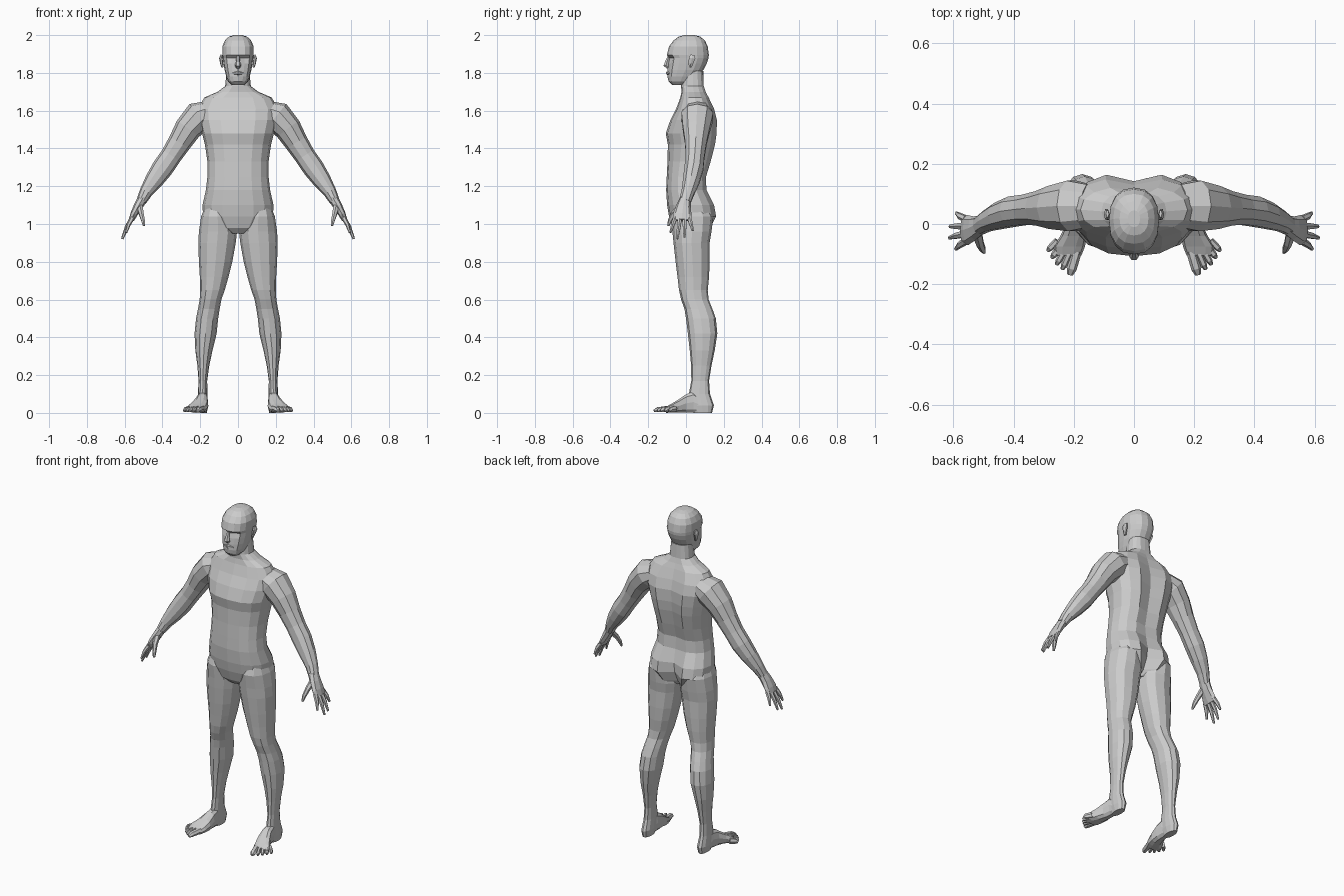
import bpy, bmesh
from math import sin, cos, pi
from mathutils import Vector


def spow(v, p):
    return (abs(v) ** p) * (1 if v >= 0 else -1)


def oval(a0, a1, b0, b1, n=16, p=0.85):
    """Superellipse outline inside a rectangle, as 2D points."""
    ca, cb, ra, rb = (a0 + a1) / 2, (b0 + b1) / 2, (a1 - a0) / 2, (b1 - b0) / 2
    out = []
    for i in range(n):
        t = 2 * pi * i / n
        c, s = round(cos(t), 6), round(sin(t), 6)
        out.append((ca + ra * spow(c, p), cb + rb * spow(s, p)))
    return out


def level_ring(z, x0, x1, y0, y1, n=16, p=0.85):
    return [Vector((x, y, z)) for x, y in oval(x0, x1, y0, y1, n, p)]


def tube(stations, n=6, ref=(0, 1, 0)):
    """Rings across a path; stations are (x, y, z, thickness, width along ref)."""
    pts = [Vector(s[:3]) for s in stations]
    rings = []
    for i, s in enumerate(stations):
        t = (pts[min(i + 1, len(pts) - 1)] - pts[max(i - 1, 0)]).normalized()
        v = Vector(ref)
        v = (v - t * v.dot(t)).normalized()
        u = v.cross(t)
        rings.append([pts[i] + u * a + v * b for a, b in oval(-s[3], s[3], -s[4], s[4], n, 0.95)])
    return rings


def build(name, lofts, mirror=False):
    """Skin each list of rings into a closed, flat-shaded surface."""
    bm = bmesh.new()
    for rings in lofts:
        vs = [[bm.verts.new(co) for co in r] for r in rings]
        n = len(vs[0])
        for a, b in zip(vs, vs[1:]):
            for i in range(n):
                j = (i + 1) % n
                bm.faces.new((a[i], a[j], b[j], b[i]))
        bm.faces.new(vs[0][::-1])
        bm.faces.new(vs[-1])
    bmesh.ops.recalc_face_normals(bm, faces=bm.faces)
    me = bpy.data.meshes.new(name)
    bm.to_mesh(me)
    bm.free()
    ob = bpy.data.objects.new(name, me)
    bpy.context.collection.objects.link(ob)
    if mirror:
        ob.modifiers.new("Mirror", 'MIRROR').use_mirror_merge = False
    return ob


# Torso and neck: z, half width, front y, back y, depth of back groove
torso = [
    (0.95, 0.05, -0.045, 0.08, 0.03), (0.98, 0.13, -0.072, 0.135, 0.055),
    (1.04, 0.185, -0.09, 0.168, 0.06), (1.10, 0.188, -0.10, 0.157, 0.04),
    (1.18, 0.170, -0.105, 0.115, 0.012), (1.25, 0.162, -0.102, 0.113, 0.018),
    (1.33, 0.162, -0.098, 0.138, 0.025), (1.42, 0.175, -0.096, 0.162, 0.03),
    (1.48, 0.190, -0.107, 0.171, 0.03), (1.55, 0.208, -0.083, 0.172, 0.03),
    (1.61, 0.213, -0.052, 0.155, 0.025), (1.67, 0.178, -0.03, 0.125, 0.012),
    (1.70, 0.108, -0.024, 0.108, 0.005), (1.73, 0.068, -0.026, 0.098, 0.004),
    (1.81, 0.060, -0.02, 0.092, 0.0)]
rings = []
for z, w, yf, yb, groove in torso:
    r = level_ring(z, -w, w, yf, yb)
    r[4].y -= groove
    rings.append(r)
build("torso", [rings])

# Head: z, half width, front y, back y, eye socket depth
head = [
    (1.735, 0.032, -0.072, 0.0, 0), (1.755, 0.052, -0.092, 0.035, 0),
    (1.78, 0.062, -0.098, 0.06, 0.004), (1.815, 0.071, -0.098, 0.092, 0.006),
    (1.85, 0.077, -0.094, 0.110, 0.006), (1.878, 0.081, -0.090, 0.119, 0.016),
    (1.895, 0.083, -0.101, 0.121, 0), (1.94, 0.083, -0.090, 0.115, 0),
    (1.972, 0.069, -0.066, 0.100, 0), (1.992, 0.048, -0.038, 0.075, 0),
    (2.0, 0.02, -0.01, 0.045, 0)]
rings = []
for z, w, yf, yb, dent in head:
    r = level_ring(z, -w, w, yf, yb)
    for i in (11, 13):
        r[i].y += dent
    rings.append(r)
build("head", [rings])

# Nose and lips
build("nose", [tube([(0, -0.088, 1.893, 0.008, 0.008), (0, -0.100, 1.862, 0.011, 0.011),
                     (0, -0.106, 1.84, 0.017, 0.015), (0, -0.094, 1.828, 0.012, 0.01)], 6)])
build("lips", [tube([(-0.03, -0.087, 1.797, 0.003, 0.004), (0, -0.098, 1.80, 0.011, 0.008),
                     (0.03, -0.087, 1.797, 0.003, 0.004)], 6)])

# Ears
build("ear", [tube([(0.082, 0.022, 1.83, 0.006, 0.008), (0.087, 0.026, 1.852, 0.008, 0.014),
                    (0.091, 0.032, 1.878, 0.009, 0.02), (0.088, 0.034, 1.895, 0.005, 0.012)], 6)], True)

# Legs: z, inner x, outer x, front y, back y
leg = [
    (1.11, 0.06, 0.168, -0.06, 0.10), (1.04, 0.02, 0.195, -0.083, 0.145),
    (0.96, 0.005, 0.207, -0.072, 0.135), (0.90, 0.012, 0.210, -0.066, 0.125),
    (0.80, 0.030, 0.207, -0.055, 0.125), (0.72, 0.050, 0.202, -0.045, 0.122),
    (0.65, 0.070, 0.200, -0.037, 0.115), (0.60, 0.088, 0.203, -0.026, 0.120),
    (0.55, 0.097, 0.212, -0.008, 0.140), (0.50, 0.105, 0.222, 0.0, 0.158),
    (0.42, 0.113, 0.230, 0.010, 0.166), (0.33, 0.135, 0.226, 0.020, 0.152),
    (0.25, 0.152, 0.215, 0.027, 0.135), (0.17, 0.163, 0.209, 0.028, 0.122),
    (0.10, 0.162, 0.212, 0.015, 0.127), (0.04, 0.158, 0.216, 0.02, 0.148),
    (0.0, 0.165, 0.210, 0.04, 0.138)]
build("leg", [[level_ring(*s, n=12, p=0.92) for s in leg]], True)

# Feet: y, inner x, outer x, top z; then the toes fanning outward
foot = [(0.09, 0.165, 0.212, 0.07), (0.04, 0.160, 0.216, 0.115), (0.0, 0.158, 0.225, 0.10),
        (-0.04, 0.157, 0.245, 0.072), (-0.075, 0.163, 0.268, 0.05), (-0.105, 0.175, 0.262, 0.034)]
sole = [[Vector((x, y, z)) for x, z in oval(x0, x1, 0, h, 10, 0.75)] for y, x0, x1, h in foot]
toes = [(0.19, -0.09, 0.213, -0.168, 0.017), (0.212, -0.09, 0.238, -0.150, 0.011),
        (0.229, -0.085, 0.257, -0.134, 0.011), (0.245, -0.075, 0.273, -0.112, 0.011),
        (0.255, -0.055, 0.286, -0.088, 0.011)]
lofts = [sole]
for xa, ya, xb, yb, r in toes:
    xm, ym = xa + (xb - xa) * 0.75, ya + (yb - ya) * 0.75
    lofts.append(tube([(xa, ya, 0.022, r, 0.018), (xm, ym, 0.017, r, 0.015),
                       (xb, yb, 0.010, r * 0.6, 0.008)], 6, (0, 0, 1)))
build("foot", lofts, True)

# Arms: path x, y, z with thickness and depth
arm = [
    (0.15, 0.06, 1.595, 0.06, 0.075), (0.205, 0.06, 1.57, 0.083, 0.088),
    (0.266, 0.055, 1.503, 0.072, 0.075), (0.31, 0.052, 1.43, 0.062, 0.060),
    (0.355, 0.048, 1.36, 0.056, 0.052), (0.40, 0.042, 1.295, 0.057, 0.052),
    (0.445, 0.028, 1.23, 0.049, 0.046), (0.488, 0.01, 1.167, 0.035, 0.036),
    (0.512, -0.005, 1.12, 0.027, 0.032)]
build("arm", [tube(arm, 10)], True)

# Hands: palm, four fingers and thumb
lofts = [tube([(0.505, -0.002, 1.135, 0.026, 0.031), (0.53, -0.014, 1.09, 0.024, 0.040),
               (0.552, -0.02, 1.05, 0.019, 0.050), (0.565, -0.02, 1.02, 0.014, 0.048)], 8)]
fingers = [(-0.056, 0.592, -0.083, 0.955), (-0.032, 0.613, -0.046, 0.921),
           (-0.007, 0.611, -0.008, 0.930), (0.016, 0.590, 0.036, 0.965)]
for ya, x, y, z in fingers:
    a, b = Vector((0.558, ya, 1.035)), Vector((x, y, z))
    m = a.lerp(b, 0.5) + Vector((0.004, 0, 0.002))
    lofts.append(tube([(*a, 0.013, 0.013), (*m, 0.011, 0.011), (*b, 0.006, 0.006)], 6))
lofts.append(tube([(0.522, -0.025, 1.10, 0.018, 0.018), (0.512, -0.065, 1.055, 0.015, 0.014),
                   (0.503, -0.084, 1.02, 0.012, 0.011), (0.498, -0.094, 0.99, 0.006, 0.006)],
                  6, (1, 0, 0)))
build("hand", lofts, True)
